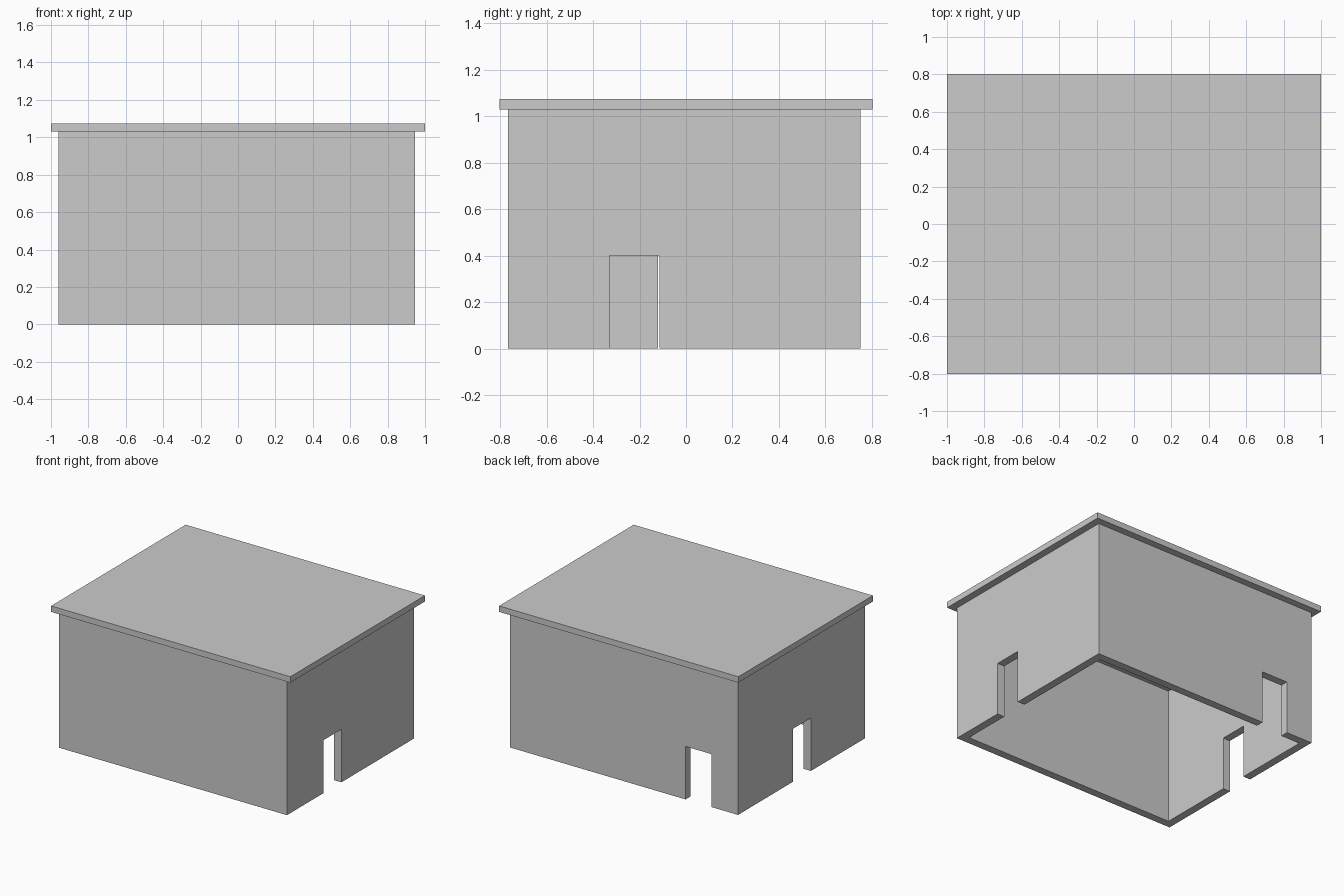
import bpy, bmesh

if "Cube" in bpy.data.objects:
    bpy.data.objects.remove(bpy.data.objects["Cube"])

X0, X1, Y0, Y1 = -0.96, 0.945, -0.765, 0.75   # outer wall footprint
T, H, DOOR_H = 0.06, 1.03, 0.40               # wall thickness, wall and door height


def box(name, lo, hi):
    bm = bmesh.new()
    bmesh.ops.create_cube(bm, size=1)
    for v in bm.verts:
        v.co = [(a + b) / 2 + c * (b - a) for a, b, c in zip(lo, hi, v.co)]
    mesh = bpy.data.meshes.new(name)
    bm.to_mesh(mesh)
    bm.free()
    ob = bpy.data.objects.new(name, mesh)
    bpy.context.collection.objects.link(ob)
    return ob


def cut(target, name, lo, hi):
    cutter = box(name, lo, hi)
    cutter.hide_render = True
    cutter.hide_set(True)
    cutter.display_type = 'WIRE'
    mod = target.modifiers.new(name, 'BOOLEAN')
    mod.operation = 'DIFFERENCE'
    mod.solver = 'EXACT'
    mod.object = cutter


# Hollow wall shell, open at the bottom and closed by the roof
walls = box("walls", (X0, Y0, 0), (X1, Y1, H))
cut(walls, "room_cutter", (X0 + T, Y0 + T, -0.1), (X1 - T, Y1 - T, H + 0.1))

# Doorways in the right, left and back walls
cut(walls, "right_door_cutter", (X1 - 2 * T, -0.33, -0.2), (X1 + T, -0.115, DOOR_H))
cut(walls, "left_door_cutter", (X0 - T, -0.12, -0.2), (X0 + 2 * T, 0.095, DOOR_H))
cut(walls, "back_door_cutter", (-0.74, Y1 - 2 * T, -0.2), (-0.522, Y1 + T, DOOR_H))

# Flat overhanging roof slab
box("roof", (-1, -0.803, H), (1, 0.803, 1.075))
